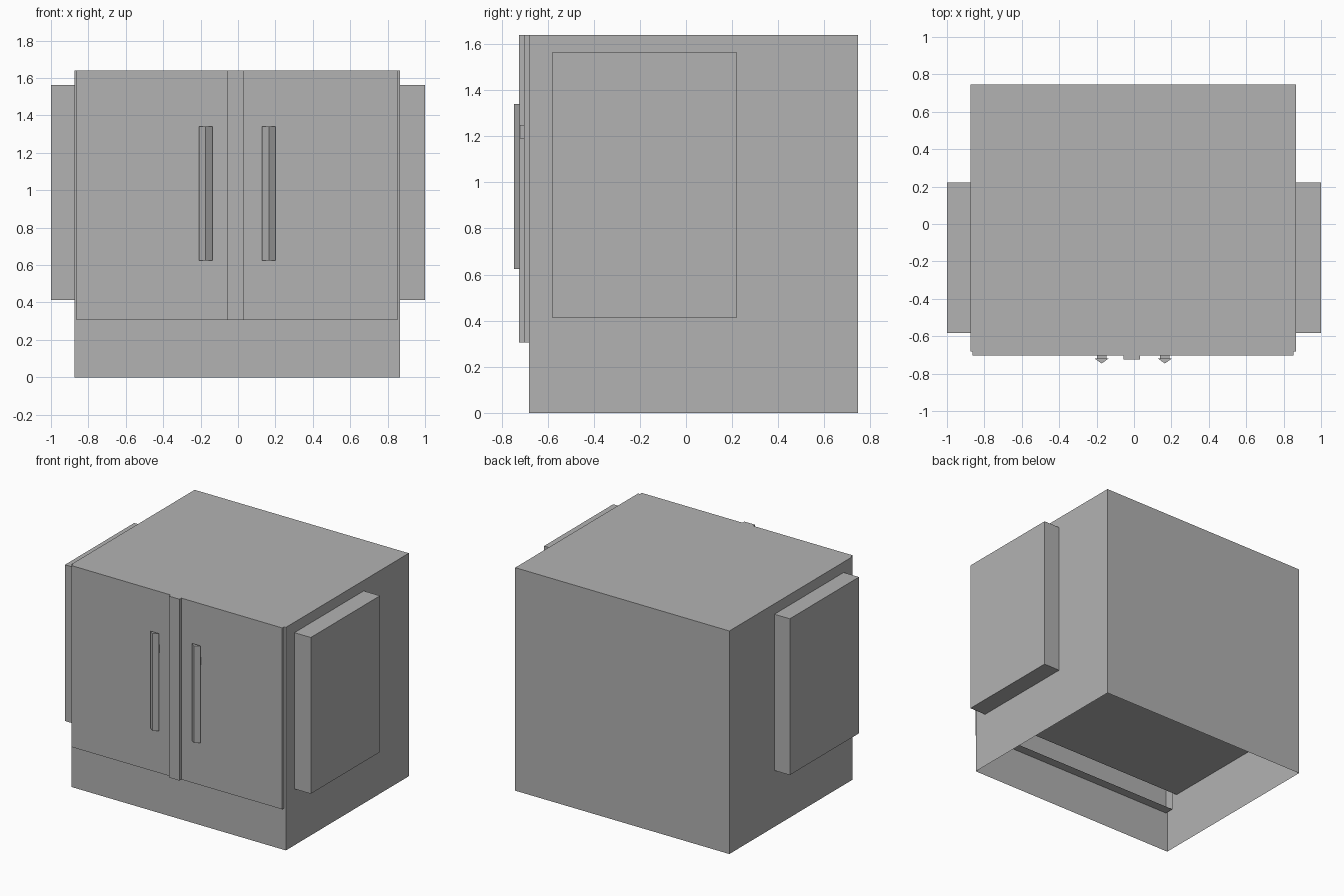
import bpy, bmesh

cube = bpy.data.objects.get("Cube")
if cube:
    bpy.data.objects.remove(cube, do_unlink=True)

# Single plain grey finish
grey = bpy.data.materials.new("plain grey")
grey.use_nodes = True
tone = (0.448, 0.448, 0.448, 1)
grey.diffuse_color = tone
grey.node_tree.nodes["Principled BSDF"].inputs["Base Color"].default_value = tone


def finish(name, bm):
    mesh = bpy.data.meshes.new(name)
    bm.to_mesh(mesh)
    bm.free()
    mesh.materials.append(grey)
    obj = bpy.data.objects.new(name, mesh)
    bpy.context.collection.objects.link(obj)
    return obj


def prism(name, profile, z0, z1, open_side=None):
    """Extrude an (x, y) outline upward; open_side removes faces on one side."""
    bm = bmesh.new()
    base = bm.faces.new([bm.verts.new((x, y, z0)) for x, y in profile])
    top = bmesh.ops.extrude_face_region(bm, geom=[base], use_keep_orig=True)
    verts = [g for g in top["geom"] if isinstance(g, bmesh.types.BMVert)]
    bmesh.ops.translate(bm, verts=verts, vec=(0, 0, z1 - z0))
    bmesh.ops.recalc_face_normals(bm, faces=bm.faces)
    if open_side:
        axis, sign = open_side
        gone = [f for f in bm.faces if f.normal[axis] * sign > 0.9]
        bmesh.ops.delete(bm, geom=gone, context="FACES")
    return finish(name, bm)


def box(name, x0, x1, y0, y1, z0, z1, open_side=None):
    outline = [(x0, y0), (x1, y0), (x1, y1), (x0, y1)]
    return prism(name, outline, z0, z1, open_side)


# Cabinet shell, open underneath
box("cabinet_body", -0.875, 0.867, -0.682, 0.746, 0, 1.64, (2, -1))

# Block that passes through the cabinet and shows as a panel on each side
box("side_panels", -1, 1, -0.582, 0.222, 0.414, 1.563)

# Front door slab, hollow behind, and the strip covering the middle joint
box("front_doors", -0.863, 0.852, -0.703, -0.613, 0.306, 1.64, (1, 1))
box("centre_strip", -0.055, 0.032, -0.725, -0.69, 0.306, 1.64)

# Pointed handles, each held by a small post
for side, cx in (("right", -0.173), ("left", 0.165)):
    prism(side + "_handle",
          [(cx - 0.036, -0.72), (cx, -0.746), (cx + 0.036, -0.72)], 0.625, 1.34)
    box(side + "_handle_post", cx - 0.025, cx + 0.025, -0.722, -0.7, 1.19, 1.25)
